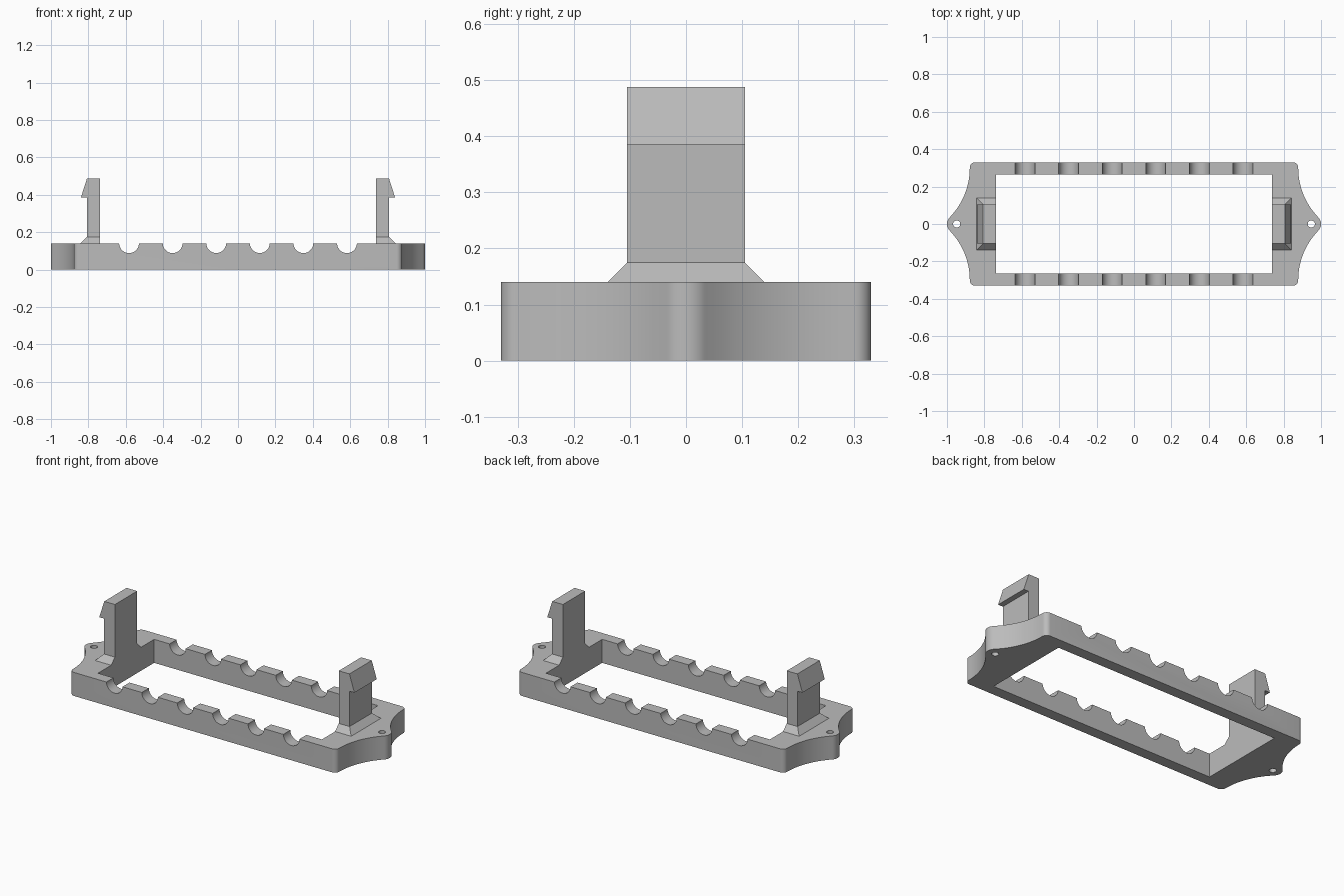
import bpy, bmesh
from math import sin, cos, atan, atan2, pi
from mathutils import Matrix

cube = bpy.data.objects.get("Cube")
if cube:
    bpy.data.objects.remove(cube, do_unlink=True)

grey = bpy.data.materials.new("plain_grey")
grey.use_nodes = True
grey.diffuse_color = (0.5, 0.5, 0.5, 1)
grey.node_tree.nodes["Principled BSDF"].inputs["Base Color"].default_value = grey.diffuse_color

HEIGHT = 0.14
INNER_X, INNER_Y = 0.737, 0.264


def finish(name, bm):
    bmesh.ops.recalc_face_normals(bm, faces=bm.faces)
    mesh = bpy.data.meshes.new(name)
    bm.to_mesh(mesh)
    bm.free()
    mesh.materials.append(grey)
    obj = bpy.data.objects.new(name, mesh)
    bpy.context.collection.objects.link(obj)
    return obj


def prism(name, points, offset):
    """Extrude a flat 3D polygon along an offset."""
    bm = bmesh.new()
    face = bm.faces.new([bm.verts.new(p) for p in points])
    new = bmesh.ops.extrude_face_region(bm, geom=[face])["geom"]
    bmesh.ops.translate(bm, vec=offset, verts=[v for v in new if isinstance(v, bmesh.types.BMVert)])
    return finish(name, bm)


def cylinder(name, radius, depth, matrix):
    bm = bmesh.new()
    bmesh.ops.create_cone(bm, cap_ends=True, segments=40, radius1=radius,
                          radius2=radius, depth=depth, matrix=matrix)
    return finish(name, bm)


def activate(obj):
    bpy.ops.object.select_all(action="DESELECT")
    obj.select_set(True)
    bpy.context.view_layer.objects.active = obj


def cut(target, cutter):
    cutter.hide_render = True
    mod = target.modifiers.new("cut", "BOOLEAN")
    mod.operation, mod.solver, mod.object = "DIFFERENCE", "EXACT", cutter
    activate(target)
    bpy.ops.object.modifier_apply(modifier=mod.name)
    bpy.data.objects.remove(cutter, do_unlink=True)


def arc(cx, cy, r, start, end, n):
    return [(cx + r * cos(start + (end - start) * i / n),
             cy + r * sin(start + (end - start) * i / n)) for i in range(n + 1)]


# Outline quarter: rounded tip, concave flank, rounded corner
tip_r, corner_r = 0.05, 0.03
corner_x, half_y = 0.878, 0.33
flank_y = half_y - corner_r
turn = 2 * atan(0.409)
tip_x, tip_y = 1 - tip_r + tip_r * cos(turn), tip_r * sin(turn)
flank_r = (flank_y - tip_y) / sin(turn)
quarter = arc(1 - tip_r, 0, tip_r, 0, turn, 8)
quarter += arc(corner_x + flank_r, flank_y, flank_r, pi + turn, pi, 16)[1:]
quarter += arc(corner_x - corner_r, flank_y, corner_r, 0, pi / 2, 8)[1:]

# Mirror the quarter around to the full loop
half = quarter + [(-x, y) for x, y in reversed(quarter)]
outline = half + [(x, -y) for x, y in reversed(half[1:-1])]
frame = prism("frame", [(x, y, 0) for x, y in outline], (0, 0, HEIGHT))

# Central opening
opening = [(sx * INNER_X, sy * INNER_Y, -0.1) for sx, sy in ((1, 1), (-1, 1), (-1, -1), (1, -1))]
cut(frame, prism("opening_cutter", opening, (0, 0, 0.4)))

# Six round notches across both rails
for i in range(6):
    x = (i - 2.5) * 0.233
    place = Matrix.Translation((x, 0, HEIGHT + 0.001)) @ Matrix.Rotation(pi / 2, 4, "X")
    cut(frame, cylinder("notch_cutter", 0.053, 1, place))

# Screw holes in the end tabs
for side in (1, -1):
    cut(frame, cylinder("hole_cutter", 0.019, 1, Matrix.Translation((side * 0.948, 0, 0))))

activate(frame)
bpy.ops.object.shade_smooth_by_angle()

# Snap clips with sloped feet
clip_y, stem_x, foot_top, flare = 0.105, 0.808, 0.175, 0.035
hook = [(INNER_X, foot_top), (INNER_X, 0.488), (0.807, 0.488),
        (0.84, 0.385), (stem_x, 0.385), (stem_x, foot_top)]
for side, label in ((1, "left"), (-1, "right")):
    prism(label + "_clip", [(side * x, -clip_y, z) for x, z in hook], (0, 2 * clip_y, 0))

    bm = bmesh.new()
    rings = []
    for z, grow in ((HEIGHT, flare), (foot_top, 0)):
        y, x = clip_y + grow, stem_x + grow
        rings.append([bm.verts.new((side * px, py, z)) for px, py in
                      ((INNER_X, -y), (x, -y), (x, y), (INNER_X, y))])
    low, high = rings
    bm.faces.new(low)
    bm.faces.new(high)
    for i in range(4):
        j = (i + 1) % 4
        bm.faces.new((low[i], low[j], high[j], high[i]))
    finish(label + "_clip_foot", bm)
